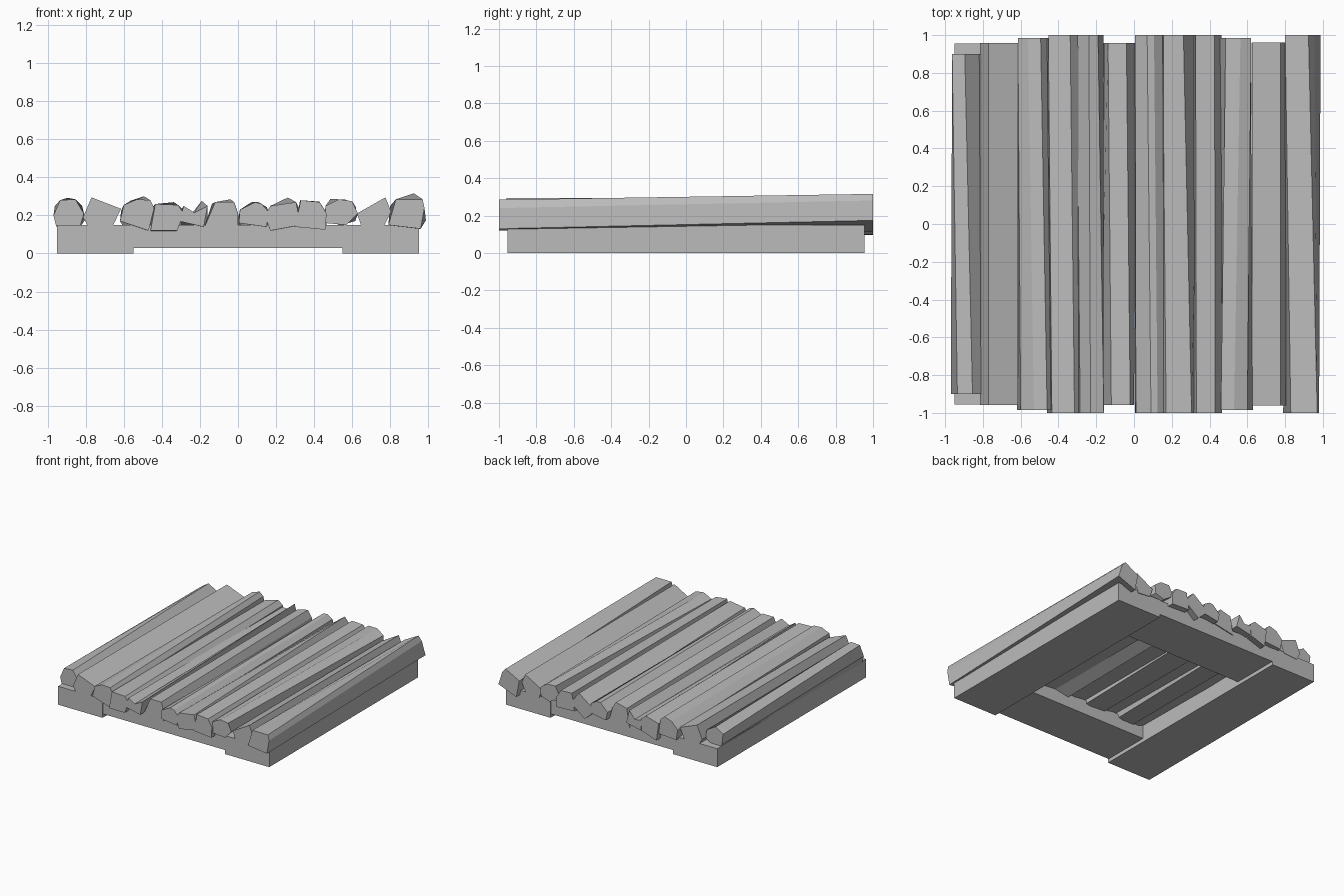
import bpy, math

if "Cube" in bpy.data.objects:
    bpy.data.objects.remove(bpy.data.objects["Cube"])

wood = bpy.data.materials.new("weathered_grey")
wood.diffuse_color = (0.5, 0.5, 0.5, 1)
wood.use_nodes = True
wood.node_tree.nodes["Principled BSDF"].inputs["Base Color"].default_value = wood.diffuse_color


def add_mesh(name, verts, faces):
    mesh = bpy.data.meshes.new(name)
    mesh.from_pydata(verts, [], faces)
    mesh.materials.append(wood)
    obj = bpy.data.objects.new(name, mesh)
    bpy.context.collection.objects.link(obj)
    return obj


def loft(name, front, back, y):
    """Join two matching (x, z) sections, listed clockwise from the front, at -y and +y."""
    n = len(front)
    verts = [(x, -y, z) for x, z in front] + [(x, y, z) for x, z in back]
    sides = [(i, n + i, n + (i + 1) % n, (i + 1) % n) for i in range(n)]
    return add_mesh(name, verts, sides + [tuple(reversed(range(n))), tuple(range(n, 2 * n))])


def box(name, x0, x1, y0, y1, z0, z1):
    obj = loft(name, [(x0, z0), (x0, z1), (x1, z1), (x1, z0)],
               [(x0, z0), (x0, z1), (x1, z1), (x1, z0)], (y1 - y0) / 2)
    obj.location.y = (y0 + y1) / 2


def plank(name, y, twist, *section):
    """Rough-hewn plank whose far end is turned about its own centre."""
    xs, zs = zip(*section)
    cx, cz = (min(xs) + max(xs)) / 2, (min(zs) + max(zs)) / 2
    c, s = math.cos(math.radians(twist)), math.sin(math.radians(twist))
    back = [(cx + (x - cx) * c - (z - cz) * s, cz + (x - cx) * s + (z - cz) * c)
            for x, z in section]
    loft(name, section, back, y)


# base frame: two side rails and two raised cross beams
for side, s in (("left", -1), ("right", 1)):
    box(side + "_rail", *sorted((s * 0.55, s * 0.95)), -0.955, 0.955, 0, 0.15)
for end, s in (("front", -1), ("back", 1)):
    box(end + "_beam", -0.55, 0.55, *sorted((s * 0.55, s * 0.95)), 0.03, 0.15)

# deck planks from left to right
plank("plank_01", 0.90, 30, (-0.955, 0.14), (-0.97, 0.2), (-0.935, 0.28), (-0.855, 0.285), (-0.81, 0.21), (-0.83, 0.14))
plank("plank_02", 0.957, 0, (-0.78, 0.13), (-0.815, 0.19), (-0.77, 0.295), (-0.615, 0.235), (-0.66, 0.14))
plank("plank_03", 0.985, 22, (-0.62, 0.17), (-0.6, 0.255), (-0.53, 0.285), (-0.46, 0.28), (-0.44, 0.24), (-0.47, 0.12))
plank("plank_04", 1.0, 18, (-0.46, 0.12), (-0.435, 0.26), (-0.315, 0.255), (-0.285, 0.21), (-0.32, 0.12))
plank("plank_05", 1.0, 25, (-0.31, 0.17), (-0.285, 0.25), (-0.23, 0.215), (-0.16, 0.25), (-0.18, 0.14))
plank("plank_06", 0.957, 14, (-0.18, 0.13), (-0.12, 0.27), (-0.02, 0.27), (0.0, 0.21), (0.0, 0.12))
plank("plank_07", 1.0, 18, (0.005, 0.16), (0.01, 0.23), (0.09, 0.27), (0.125, 0.26), (0.16, 0.22), (0.15, 0.14))
plank("plank_08", 1.0, 28, (0.17, 0.12), (0.14, 0.2), (0.17, 0.25), (0.305, 0.27), (0.33, 0.15))
plank("plank_09", 1.0, 3, (0.3, 0.14), (0.33, 0.28), (0.43, 0.27), (0.465, 0.21), (0.46, 0.125))
plank("plank_10", 0.985, -28, (0.46, 0.16), (0.46, 0.25), (0.53, 0.285), (0.6, 0.275), (0.63, 0.21), (0.57, 0.15))
plank("plank_11", 0.96, 0, (0.65, 0.14), (0.625, 0.21), (0.775, 0.295), (0.805, 0.22), (0.76, 0.13))
plank("plank_12", 1.0, 28, (0.79, 0.15), (0.83, 0.285), (0.97, 0.285), (0.98, 0.24), (0.96, 0.13))
